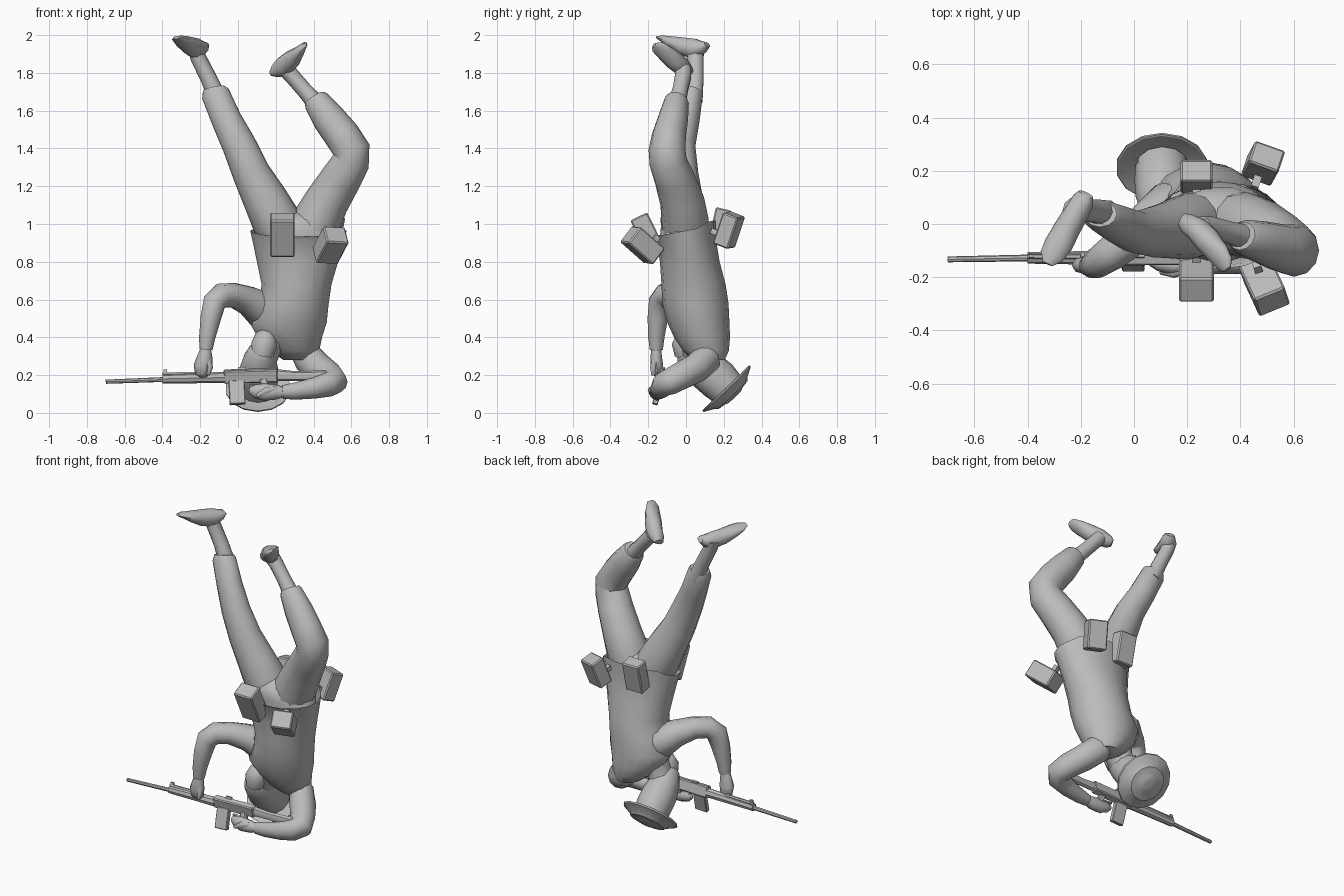
import bpy, bmesh, math
from mathutils import Vector, Matrix

grey = bpy.data.materials.new("plain grey")
grey.diffuse_color = (0.5, 0.5, 0.5, 1)


def finish(name, bm, angle=40):
    bmesh.ops.recalc_face_normals(bm, faces=bm.faces)
    me = bpy.data.meshes.new(name)
    bm.to_mesh(me)
    bm.free()
    ob = bpy.data.objects.new(name, me)
    bpy.context.collection.objects.link(ob)
    me.materials.append(grey)
    bpy.ops.object.select_all(action='DESELECT')
    bpy.context.view_layer.objects.active = ob
    ob.select_set(True)
    bpy.ops.object.shade_smooth_by_angle(angle=math.radians(angle))
    return ob


def tube(name, pts, ref=(0, 1, 0), sides=12, cap=(True, True), angle=40, flat=None):
    """Loft ellipses along a path; pts = (x, y, z, radius across, radius along ref)."""
    bm = bmesh.new()
    P = [Vector(p[:3]) for p in pts]
    rings = []
    for i, p in enumerate(pts):
        d = Vector(flat) if flat else P[min(i + 1, len(P) - 1)] - P[max(i - 1, 0)]
        d.normalize()
        r = Vector(ref)
        r = (r - d * r.dot(d)).normalized()
        s = d.cross(r)
        rings.append([bm.verts.new(P[i] + s * (p[3] * math.cos(t)) + r * (p[4] * math.sin(t)))
                      for t in (2 * math.pi * k / sides for k in range(sides))])
    for a, b in zip(rings, rings[1:]):
        for k in range(sides):
            bm.faces.new((a[k], a[(k + 1) % sides], b[(k + 1) % sides], b[k]))
    if cap[0]:
        bm.faces.new(rings[0])
    if cap[1]:
        bm.faces.new(rings[-1])
    return finish(name, bm, angle)


def bar(name, a, b, w, h, up=(0, 0, 1), bevel=0.0):
    """Box from a to b, w across and h along up."""
    a, b = Vector(a), Vector(b)
    d = (b - a).normalized()
    u = Vector(up)
    u = (u - d * u.dot(d)).normalized()
    s = d.cross(u)
    m = Matrix((s * w, u * h, b - a)).transposed().to_4x4()
    m.translation = (a + b) / 2
    bm = bmesh.new()
    bmesh.ops.create_cube(bm, size=1, matrix=m)
    if bevel:
        bmesh.ops.bevel(bm, geom=bm.edges[:], offset=bevel, segments=1, affect='EDGES')
    return finish(name, bm, 25)


# tunic, hem at the top since the figure is upside down
tunic = tube("tunic", [(.32, -.005, .97, .255, .165), (.32, .0, .92, .245, .158), (.315, .02, .8, .215, .158),
                       (.31, .04, .68, .185, .17), (.295, .05, .58, .185, .175), (.265, .065, .48, .205, .165),
                       (.275, .085, .4, .17, .148), (.3, .105, .33, .13, .122), (.32, .12, .28, .08, .085)],
             sides=16, cap=(False, True), flat=(0, 0, -1), angle=60)
for v in tunic.data.vertices:  # hem rises towards the back
    if v.co.z > .95:
        v.co.z += .03 * v.co.y / .16 + (.02 if v.co.y > .1 else -.005)
# trouser seat
tube("trouser_seat", [(.32, .02, .8, .2, .14), (.32, .0, .96, .22, .14), (.3, -.01, 1.02, .16, .12),
                      (.3, -.01, 1.06, .06, .06)], sides=14, flat=(0, 0, 1), angle=60)

# trouser legs, shins and feet
tube("straight_trouser_leg", [(.27, -.0, .9, .11, .12), (.2, -.01, 1.02, .13, .125), (.145, -.02, 1.13, .118, .11),
                              (.07, -.03, 1.27, .1, .095), (.005, -.03, 1.42, .09, .08),
                              (-.06, .0, 1.55, .08, .072), (-.12, .03, 1.69, .075, .06),
                              (-.125, .037, 1.715, .062, .05)], angle=50)
tube("bent_trouser_leg", [(.36, .0, .9, .11, .12), (.42, -.005, 1.02, .13, .125), (.47, -.02, 1.12, .118, .118),
                          (.545, -.06, 1.24, .108, .108), (.598, -.095, 1.33, .1, .1), (.603, -.1, 1.39, .098, .098),
                          (.55, -.09, 1.47, .095, .09), (.48, -.068, 1.56, .088, .08),
                          (.415, -.05, 1.65, .07, .066), (.405, -.045, 1.665, .06, .055)], angle=50)
tube("straight_shin", [(-.1, .04, 1.65, .05, .05), (-.155, .05, 1.77, .044, .045), (-.21, .05, 1.88, .042, .045),
                       (-.225, .05, 1.94, .045, .05)], sides=10)
tube("bent_shin", [(.44, -.055, 1.61, .05, .05), (.35, -.03, 1.71, .042, .042), (.285, -.015, 1.785, .042, .045),
                   (.255, -.015, 1.82, .045, .045)], sides=10)
tube("straight_foot", [(-.18, .112, 1.95, .03, .016), (-.19, .09, 1.937, .042, .034), (-.215, .045, 1.928, .047, .055),
                       (-.25, -.015, 1.94, .05, .05), (-.285, -.08, 1.964, .053, .032),
                       (-.31, -.12, 1.98, .045, .018), (-.325, -.15, 1.988, .02, .008)],
     ref=(-.1, 0, 1), sides=10, angle=55)
tube("bent_foot", [(.18, .015, 1.8, .028, .018), (.2, .002, 1.81, .04, .036), (.24, -.02, 1.832, .045, .056),
                   (.282, -.068, 1.87, .05, .05), (.32, -.115, 1.91, .05, .03),
                   (.342, -.15, 1.937, .042, .018), (.352, -.17, 1.945, .018, .01)],
     ref=(-.75, .1, .6), sides=10, angle=55)

# arms
tube("reaching_sleeve", [(.22, .08, .49, .06, .07), (.13, .06, .54, .1, .1), (.06, .005, .592, .08, .085),
                         (-.02, -.06, .622, .066, .07), (-.085, -.11, .622, .066, .066), (-.125, -.138, .585, .064, .06),
                         (-.145, -.15, .5, .056, .055), (-.163, -.157, .4, .044, .045),
                         (-.17, -.157, .335, .036, .036)], ref=(.7, -.7, 0), angle=60)
tube("folded_sleeve", [(.32, .115, .36, .05, .06), (.375, .11, .285, .075, .085), (.43, .05, .235, .078, .08),
                       (.485, -.03, .195, .073, .075), (.51, -.085, .165, .07, .07), (.48, -.12, .15, .062, .065),
                       (.4, -.135, .13, .053, .055), (.3, -.145, .115, .043, .045), (.235, -.15, .11, .036, .036)],
     ref=(0, 0, 1), angle=60)

# hands with thumbs
tube("reaching_hand", [(-.17, -.157, .35, .025, .025), (-.175, -.158, .3, .04, .03), (-.185, -.155, .25, .05, .034),
                       (-.185, -.15, .21, .042, .03), (-.18, -.145, .19, .02, .015)], sides=8, angle=60)
tube("reaching_thumb", [(-.16, -.16, .29, .018, .018), (-.15, -.175, .24, .018, .018), (-.16, -.175, .2, .01, .01)],
     sides=6, angle=60)
tube("folded_hand", [(.25, -.15, .11, .025, .025), (.2, -.155, .11, .034, .04), (.14, -.155, .11, .035, .046),
                     (.09, -.15, .115, .026, .036), (.06, -.145, .12, .012, .016)], ref=(0, 0, 1), sides=8, angle=60)
tube("folded_thumb", [(.2, -.17, .13, .016, .016), (.15, -.185, .12, .018, .018), (.1, -.18, .09, .01, .01)],
     ref=(0, 0, 1), sides=6, angle=60)

# head from crown to chin, and neck
tube("head", [(.105, .22, .125, .1, .1), (.107, .17, .175, .105, .11), (.11, .11, .225, .105, .108),
              (.115, .05, .28, .09, .09), (.125, .005, .325, .07, .07), (.135, -.02, .355, .035, .035)],
     ref=(0, 1, 1), angle=60)
tube("neck", [(.115, .08, .25, .075, .075), (.15, .05, .33, .075, .085), (.19, .06, .42, .09, .1)], angle=60)
tube("collar", [(.13, .0, .31, .06, .06), (.14, -.01, .36, .07, .065), (.15, .005, .4, .06, .06),
                (.165, .03, .425, .03, .04)], angle=60)

# helmet: sloping brim and shallow dome lathed along the head axis
axis = Vector((0, .69, -.72)).normalized()
centre = Vector((.105, .213, .13))
profile = [(.015, .1), (-.004, .168), (-.002, .174), (.008, .172), (.036, .12), (.05, .108), (.058, .06), (.064, .05),
           (.066, .02)]
tube("helmet", [(*(centre + axis * h), r, r) for h, r in profile], ref=(1, 0, 0), flat=axis, sides=14, angle=28)

# belt pouches: (bottom, top, width, depth, facing)
for name, a, b, w, h, up in [
        ("front_pouch_left", (.235, -.155, .845), (.235, -.25, 1.04), .13, .1, (0, -1, -.5)),
        ("front_pouch_right", (.46, -.165, .83), (.52, -.295, .945), .125, .11, (.2, -.6, -.8)),
        ("back_pouch_left", (.235, .155, .89), (.235, .2, 1.08), .12, .085, (0, 1, -.2)),
        ("back_pouch_right", (.47, .2, .885), (.5, .255, 1.05), .12, .09, (.3, .9, -.35))]:
    bar(name, a, b, w, h, up, bevel=.007)
    u = Vector(up).normalized()
    mid = (Vector(a) * .7 + Vector(b) * .3)
    bar(name + "_strap", mid - u * .09, mid, .03, .03, (0, 0, 1))

# rifle, muzzle at -x
g = (0, -.25, 1)
tube("barrel", [(-.7, -.133, .165, .011, .011), (-.36, -.127, .178, .013, .013)], ref=(0, 0, 1), sides=8)
tube("handguard", [(-.4, -.127, .18, .022, .024), (-.2, -.127, .185, .025, .028), (-.07, -.127, .187, .027, .03)],
     ref=(0, 0, 1), sides=8)
bar("front_sight", (-.385, -.125, .18), (-.385, -.12, .228), .012, .02, (1, 0, 0))
tube("gas_tube", [(-.4, -.122, .205, .01, .01), (-.2, -.122, .209, .01, .01)], ref=(0, 0, 1), sides=6)
bar("receiver", (-.075, -.127, .192), (.21, -.125, .2), .045, .07, g, bevel=.006)
bar("magazine", (-.008, -.13, .17), (-.002, -.165, .045), .03, .085, (1, 0, 0), bevel=.004)
bar("pistol_grip", (.13, -.13, .18), (.165, -.155, .085), .03, .04, (1, 0, 0), bevel=.006)
bar("trigger_guard", (.06, -.135, .145), (.13, -.135, .14), .012, .01, g)
tube("stock", [(.2, -.125, .2, .02, .032), (.3, -.12, .195, .02, .026), (.47, -.11, .195, .022, .03)],
     ref=(0, 0, 1), sides=8)
bar("rear_sight", (.02, -.122, .22), (.02, -.118, .243), .014, .04, (1, 0, 0))
